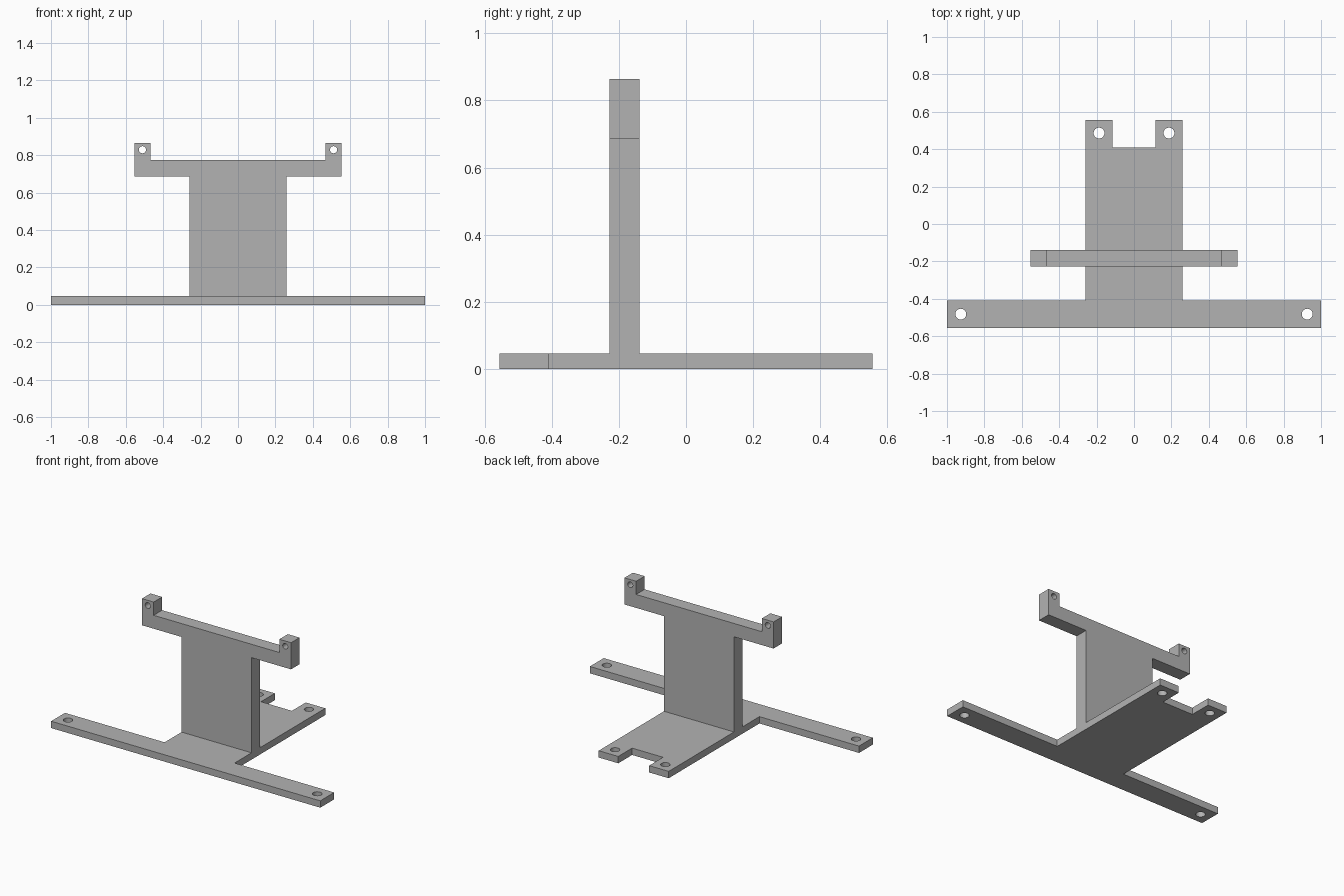
import bpy, bmesh, math
from mathutils import Matrix, Vector

cube = bpy.data.objects.get("Cube")
if cube:
    bpy.data.objects.remove(cube, do_unlink=True)

# Single plain grey
grey = bpy.data.materials.new("plain grey")
grey.use_nodes = True
grey.diffuse_color = (0.45, 0.45, 0.45, 1)
grey.node_tree.nodes["Principled BSDF"].inputs["Base Color"].default_value = grey.diffuse_color

BASE_TOP = 0.046
SIDES = 40


def plate(name, half, holes, depth, matrix):
    """Mirror a half outline about x = 0, punch round holes, extrude by depth."""
    loops = [half + [(-x, y) for x, y in reversed(half)]]
    for hx, hy, r in holes:
        for side in (1, -1):
            loops.append([(side * hx + r * math.cos(math.tau * i / SIDES),
                           hy + r * math.sin(math.tau * i / SIDES)) for i in range(SIDES)])
    bm = bmesh.new()
    edges = []
    for loop in loops:
        vs = [bm.verts.new((x, y, 0)) for x, y in loop]
        edges += [bm.edges.new((vs[i - 1], vs[i])) for i in range(len(vs))]
    bmesh.ops.triangle_fill(bm, use_beauty=True, edges=edges, normal=Vector((0, 0, 1)))
    result = bmesh.ops.extrude_face_region(bm, geom=bm.faces[:], use_keep_orig=True)
    moved = [g for g in result["geom"] if isinstance(g, bmesh.types.BMVert)]
    bmesh.ops.translate(bm, verts=moved, vec=(0, 0, depth))
    bmesh.ops.transform(bm, matrix=matrix, verts=bm.verts[:])
    bmesh.ops.recalc_face_normals(bm, faces=bm.faces[:])
    mesh = bpy.data.meshes.new(name)
    bm.to_mesh(mesh)
    bm.free()
    mesh.materials.append(grey)
    obj = bpy.data.objects.new(name, mesh)
    bpy.context.collection.objects.link(obj)
    bpy.ops.object.select_all(action="DESELECT")
    obj.select_set(True)
    bpy.context.view_layer.objects.active = obj
    bpy.ops.object.shade_smooth_by_angle(angle=math.radians(30))
    return obj


# Flat base: wide front bar, central tongue, two rear tabs
plate("base_plate",
      [(1, -0.555), (1, -0.408), (0.26, -0.408), (0.26, 0.555), (0.115, 0.555), (0.115, 0.408)],
      [(0.926, -0.482, 0.029), (0.187, 0.486, 0.029)],
      BASE_TOP, Matrix.Identity(4))

# Upright: post with cross arm and raised ends, drawn in x-z, extruded toward the front
plate("upright_bracket",
      [(0.26, BASE_TOP), (0.26, 0.685), (0.554, 0.685), (0.554, 0.864), (0.467, 0.864), (0.467, 0.775)],
      [(0.511, 0.829, 0.019)],
      0.09, Matrix.Translation((0, -0.138, 0)) @ Matrix.Rotation(math.pi / 2, 4, "X"))
